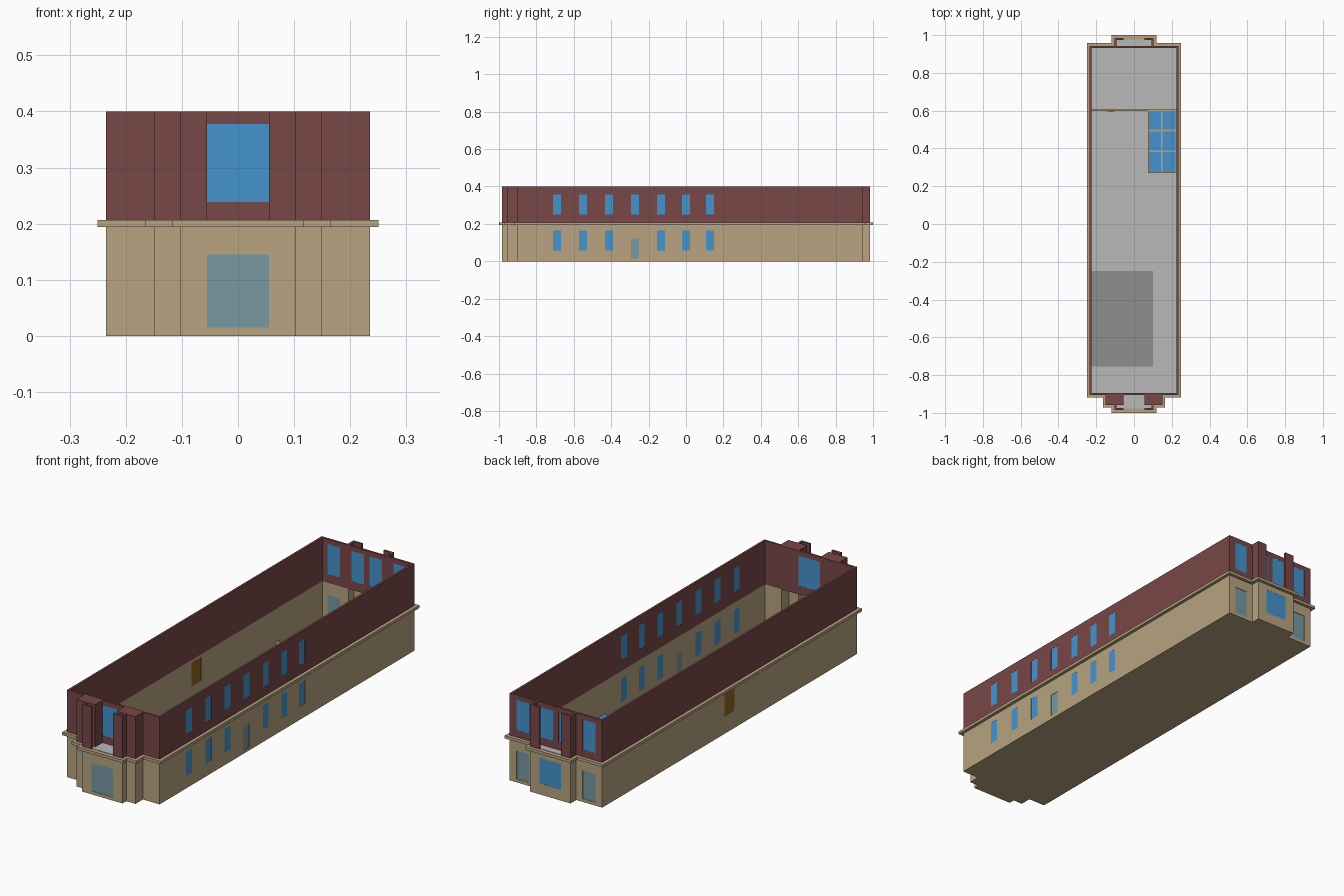
import bpy, bmesh
from mathutils import Matrix, Vector

if "Cube" in bpy.data.objects:
    bpy.data.objects.remove(bpy.data.objects["Cube"])


def material(name, hexcol):
    lin = []
    for i in (0, 2, 4):
        c = int(hexcol[i:i + 2], 16) / 255
        lin.append(c / 12.92 if c <= 0.04045 else ((c + 0.055) / 1.055) ** 2.4)
    m = bpy.data.materials.new(name)
    m.diffuse_color = (*lin, 1)
    m.use_nodes = True
    m.node_tree.nodes["Principled BSDF"].inputs["Base Color"].default_value = m.diffuse_color
    return m


TAN = material("tan_stone", "B8A480")
RED = material("dark_red_brick", "794747")
BLUE = material("blue_glass", "4594D0")
FROST = material("frosted_glass", "7899A2")
GREY = material("grey_floor", "B8B8B8")
DARK = material("dark_grey_floor", "8E8E8E")
BROWN = material("brown_door", "8F6320")


def finish(name, bm, mat):
    bmesh.ops.recalc_face_normals(bm, faces=bm.faces)
    me = bpy.data.meshes.new(name)
    bm.to_mesh(me)
    bm.free()
    ob = bpy.data.objects.new(name, me)
    bpy.context.collection.objects.link(ob)
    if mat:
        me.materials.append(mat)
    return ob


def boxes(name, spans, mat):
    """One object made of boxes given as (x0, x1, y0, y1, z0, z1)."""
    bm = bmesh.new()
    for x0, x1, y0, y1, z0, z1 in spans:
        loc = Vector((x0 + x1, y0 + y1, z0 + z1)) / 2
        bmesh.ops.create_cube(bm, size=1, matrix=Matrix.Translation(loc)
                              @ Matrix.Diagonal((x1 - x0, y1 - y0, z1 - z0, 1)))
    return finish(name, bm, mat)


def offset(pts, d):
    """Move the edges of a counter-clockwise right-angled outline outward."""
    out = []
    for i, p in enumerate(pts):
        a = (Vector(p) - Vector(pts[i - 1])).normalized()
        b = (Vector(pts[(i + 1) % len(pts)]) - Vector(p)).normalized()
        out.append((p[0] + d * (a.y + b.y), p[1] - d * (a.x + b.x)))
    return out


def slab(name, pts, z0, z1, mat):
    bm = bmesh.new()
    f = bm.faces.new([bm.verts.new((x, y, z0)) for x, y in pts])
    top = bmesh.ops.extrude_face_region(bm, geom=[f])["geom"]
    bmesh.ops.translate(bm, vec=(0, 0, z1 - z0),
                        verts=[v for v in top if isinstance(v, bmesh.types.BMVert)])
    # keep the start face so the slab is closed
    if not f.is_valid:
        bmesh.ops.holes_fill(bm, edges=bm.edges)
    return finish(name, bm, mat)


def ring(name, outer, inner, z0, z1, mat):
    bm = bmesh.new()
    loops = [[bm.verts.new((x, y, z)) for x, y in p]
             for p, z in ((outer, z0), (outer, z1), (inner, z1), (inner, z0))]
    n = len(outer)
    for k in range(4):
        a, b = loops[k], loops[(k + 1) % 4]
        for i in range(n):
            j = (i + 1) % n
            bm.faces.new((a[i], a[j], b[j], b[i]))
    return finish(name, bm, mat)


def cut(ob, spans):
    cutter = boxes("opening_cutter", spans, None)
    cutter.hide_render = True
    mod = ob.modifiers.new("openings", 'BOOLEAN')
    mod.operation, mod.solver, mod.object = 'DIFFERENCE', 'EXACT', cutter
    bpy.context.view_layer.objects.active = ob
    bpy.ops.object.modifier_apply(modifier=mod.name)
    bpy.data.objects.remove(cutter)


def grow(s, axis, d):
    s = list(s)
    s[2 * axis] -= d
    s[2 * axis + 1] += d
    return s


# Building outline: right half, mirrored to the left
W, YF, YB, T = 0.235, -0.904, 0.943, 0.01
half = [(0.103, -0.985), (0.103, -0.957), (0.15, -0.957), (0.15, YF),
        (W, YF), (W, YB), (0.103, YB), (0.103, 0.985)]
outline = half + [(-x, y) for x, y in reversed(half)]
hall = [(-W, YF), (W, YF), (W, YB), (-W, YB)]

# Wall shells and the ledge between the storeys
lower = ring("lower_walls", outline, offset(outline, -T), 0, 0.2, TAN)
upper = ring("upper_walls", hall, offset(hall, -T), 0.2, 0.4, RED)
ring("ledge", offset(outline, 0.015), offset(outline, -0.004), 0.194, 0.207, TAN)

# Floors
inside = offset(outline, -T)
slab("base", inside, 0, 0.008, TAN)
slab("floor", inside, 0.008, 0.012, GREY)
boxes("floor_mat", [(-0.225, 0.10, -0.755, -0.25, 0.012, 0.016)], DARK)
boxes("balcony_decks", [(-0.094, 0.094, -0.976, YF, 0.197, 0.206),
                        (-0.094, 0.094, YB, 0.976, 0.197, 0.206)], GREY)

# Upper storey piers and corner screens around the balconies
piers, screens = [], []
for s in (-1, 1):
    def mx(a, b):
        return sorted((s * a, s * b))
    piers.append((*mx(0.055, 0.15), -0.957, YF, 0.2, 0.4))
    screens += [(*mx(0.055, 0.103), -0.985, -0.975, 0.2, 0.4),
                (*mx(0.093, 0.103), -0.975, -0.957, 0.2, 0.4),
                (*mx(0.055, 0.103), 0.975, 0.985, 0.2, 0.4),
                (*mx(0.093, 0.103), YB, 0.975, 0.2, 0.4)]
boxes("front_piers", piers, RED)
boxes("balcony_screens", screens, RED)

# Openings, listed by wall direction (axis the pane faces) and storey
side_y = [-0.69, -0.55, -0.412, -0.273, -0.134, 0.0, 0.128]
xw = (W - T, W)
up_side = [(*xw, y - 0.021, y + 0.021, 0.25, 0.358) for y in side_y]
low_side = [(*xw, y - 0.021, y + 0.021, 0.059, 0.166) for y in side_y if y != -0.273]
side_door = [(*xw, -0.294, -0.252, 0.016, 0.123)]
left_door = [(-W, -W + T, -0.015, 0.055, 0.08, 0.187)]
up_front = [(-0.055, 0.055, YF, YF + T, 0.239, 0.378)]
up_back = [(x - 0.032, x + 0.032, YB - T, YB, 0.239, 0.378)
           for x in (-0.168, -0.046, 0.046, 0.168)]
back_window = [(-0.055, 0.055, 0.975, 0.985, 0.05, 0.168)]
low_doors = [(-0.055, 0.055, -0.985, -0.975, 0.015, 0.145)] + [
    (x - 0.032, x + 0.032, YB - T, YB, 0.015, 0.145) for x in (-0.168, 0.168)]

cut(upper, [grow(s, 0, 0.01) for s in up_side]
    + [grow(s, 1, 0.01) for s in up_front + up_back])
cut(lower, [grow(s, 0, 0.01) for s in low_side + side_door + left_door]
    + [grow(s, 1, 0.01) for s in back_window + low_doors])

# Panes fill the openings; doors sit slightly back
boxes("upper_windows", [grow(s, 0, -0.0005) for s in up_side]
      + [grow(s, 1, -0.0005) for s in up_front + up_back], BLUE)
boxes("lower_windows", [grow(s, 0, -0.0005) for s in low_side]
      + [grow(s, 1, -0.0005) for s in back_window], BLUE)
boxes("glass_doors", [grow(s, 0, -0.002) for s in side_door]
      + [grow(s, 1, -0.002) for s in low_doors], FROST)
boxes("left_door", [grow(s, 0, -0.0005) for s in left_door], BROWN)

# Low partition with a small gate, and the glazed display cases beside it
boxes("partition", [(-W + T, 0.075, 0.597, 0.605, 0.012, 0.055)], TAN)
boxes("partition_gate", [(-0.14, -0.105, 0.595, 0.607, 0.012, 0.057)], BROWN)
boxes("case_body", [(0.073, W - T, 0.27, 0.605, 0.012, 0.05)], TAN)
boxes("case_glass", [(x0, x1, y0, y1, 0.05, 0.053)
                     for x0, x1 in ((0.079, 0.143), (0.152, 0.221))
                     for y0, y1 in ((0.275, 0.38), (0.39, 0.49), (0.50, 0.595))], BLUE)
